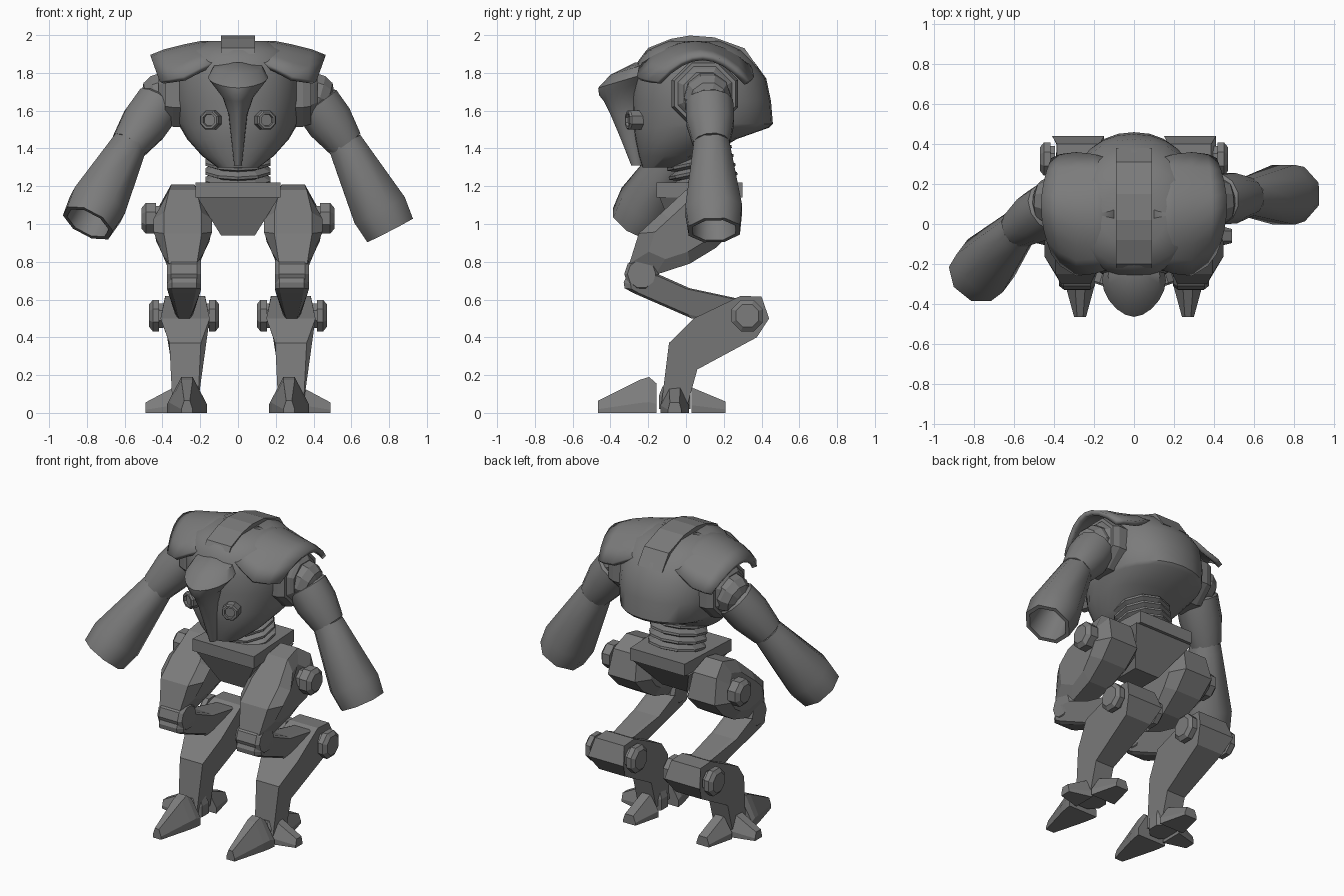
import bpy, bmesh, math
from mathutils import Vector

cube = bpy.data.objects.get("Cube")
if cube:
    bpy.data.objects.remove(cube)

metal = bpy.data.materials.new("dark_grey_metal")
metal.use_nodes = True
GREY = (0.2, 0.2, 0.2, 1)
metal.diffuse_color = GREY
for node in metal.node_tree.nodes:
    if node.type == 'BSDF_PRINCIPLED':
        node.inputs["Base Color"].default_value = GREY


def loft(name, rings, smooth=0, caps=True, closed=True):
    """Skin a list of equal-length point rings; smooth is an angle in degrees."""
    bm = bmesh.new()
    rows = [[bm.verts.new(p) for p in ring] for ring in rings]
    n = len(rows[0])
    for a, b in zip(rows, rows[1:]):
        for i in range(n if closed else n - 1):
            j = (i + 1) % n
            bm.faces.new((a[i], a[j], b[j], b[i]))
    if caps:
        bm.faces.new(rows[0])
        bm.faces.new(rows[-1])
    bmesh.ops.recalc_face_normals(bm, faces=bm.faces)
    mesh = bpy.data.meshes.new(name)
    bm.to_mesh(mesh)
    bm.free()
    mesh.materials.append(metal)
    if smooth:
        mesh.shade_smooth()
        mesh.set_sharp_from_angle(angle=math.radians(smooth))
    obj = bpy.data.objects.new(name, mesh)
    bpy.context.collection.objects.link(obj)
    return obj


def tube(name, a, b, profile, sides=8, smooth=0):
    """Lathe a profile of (position along a-b, radius) around the line a-b."""
    a, b = Vector(a), Vector(b)
    axis = (b - a).normalized()
    u = axis.cross(Vector((0, 1, 0)))
    if u.length < 0.1:
        u = axis.cross(Vector((1, 0, 0)))
    u.normalize()
    v = axis.cross(u)
    angles = [math.tau * (i + 0.5) / sides for i in range(sides)]
    rings = [[a.lerp(b, t) + r * (u * math.cos(g) + v * math.sin(g)) for g in angles]
             for t, r in profile]
    return loft(name, rings, smooth)


def oval(z, hw, front, back, tilt=0, n=28, power=2.2):
    """Rounded ring between a front and a back y, tilted to dip at the front."""
    mid, depth = (front + back) / 2, (back - front) / 2
    ring = []
    for i in range(n):
        c, s = math.cos(math.tau * i / n), math.sin(math.tau * i / n)
        y = mid + math.copysign(abs(s) ** (2 / power), s) * depth
        ring.append((math.copysign(abs(c) ** (2 / power), c) * hw, y, z + tilt * (y + .3)))
    return ring


def slab(name, outline, layers, width=lambda z: 1, mid=0, side=1):
    """Side outline (y, z) stacked over layers of (x offset, outline scale)."""
    cy = sum(p[0] for p in outline) / len(outline)
    cz = sum(p[1] for p in outline) / len(outline)
    rings = [[(side * (mid + x * width(z)), cy + (y - cy) * k, cz + (z - cz) * k)
              for y, z in outline] for x, k in layers]
    return loft(name, rings)


def toe(name, base, heading, sections):
    """Claw wedge; sections are (distance, half width, top half width, height)."""
    f = Vector(heading)
    w = Vector((-f.y, f.x, 0))
    rings = []
    for d, low, top, h in sections:
        p = Vector(base) + f * d
        up = Vector((0, 0, 1))
        rings.append([p - w * low, p + w * low, p + w * low + up * h * 0.3,
                      p + w * top + up * h, p - w * top + up * h, p - w * low + up * h * 0.3])
    return loft(name, rings)


def thigh_width(z):
    return min(1, max(.5, 1 - (z - 1.1) * 3.5), max(.6, 1 - (.92 - z) * 2))


def shin_width(z):
    return min(1, max(.4, .45 + (z - .5) * 3.6))


def shank_width(z):
    return min(1, max(.52, .52 + (z - .33) * 3), 1 - (z - .57) * 4)


# Torso
loft("torso", [oval(*r) for r in (
    (1.30, .11, -.23, -.02), (1.36, .19, -.25, .12), (1.45, .27, -.27, .27),
    (1.51, .305, -.28, .44), (1.53, .315, -.28, .46), (1.65, .335, -.285, .45),
    (1.77, .335, -.28, .425), (1.86, .31, -.255, .36), (1.92, .27, -.21, .30),
    (1.968, .16, -.11, .2))], 40)

# Raised spine band
slab("spine_band", [(-.22, 1.9), (-.2, 1.932), (-.08, 1.98), (.02, 1.998), (.15, 1.988),
                    (.31, 1.93), (.38, 1.83), (.25, 1.8), (0, 1.85)], [(-.09, 1), (.09, 1)])

# Hooded face crest tapering to a chin keel
loft("face_crest", [oval(*r, n=20, power=1.75) for r in (
    (1.31, .02, -.29, -.23), (1.45, .035, -.345, -.23), (1.58, .05, -.4, -.2),
    (1.67, .08, -.435, -.2, .15), (1.73, .125, -.46, -.13, .3),
    (1.77, .16, -.465, -.1, .3), (1.82, .13, -.40, -.12, .3), (1.855, .03, -.27, -.2))], 40)

# Flexible waist
waist = [(0, .13)]
for i in range(4):
    waist += [((i + .3) / 4, .18), ((i + .6) / 4, .18), ((i + 1) / 4, .14)]
tube("waist_bellows", (0, .1, 1.21), (0, .06, 1.40), waist, 10)

# Pelvis
loft("pelvis_plate", [[(-.225, -.155, z), (.225, -.155, z), (.2, .3, z), (-.2, .3, z)]
                      for z in (1.14, 1.22)])
loft("pelvis_wedge", [[(-w, f, z), (w, f, z), (w, b, z), (-w, b, z)]
                      for z, w, f, b in ((1.14, .215, -.14, .28), (.94, .09, -.06, .12))])

for side, label in ((1, "left"), (-1, "right")):
    # Eye lamp with recessed lens
    tube(label + "_eye", (side * .125, -.22, 1.55), (side * .155, -.31, 1.55),
         [(0, .055), (.9, .055), (1, .047), (1, .035), (.85, .032)])

    # Shoulder pad: arched shell
    rows = []
    for x, mid, top, half, drop, pull in (
            (.10, .05, 1.97, .27, .10, 0), (.20, .05, 1.968, .30, .14, 0),
            (.29, .05, 1.95, .31, .17, 0), (.39, .07, 1.925, .28, .16, .02),
            (.465, .09, 1.895, .24, .14, .05)):
        ts = [i / 4 - 1 for i in range(9)]
        rows.append([(side * (x - pull * t * t), mid + half * t, top - drop * t * t)
                     for t in ts])
    pad = loft(label + "_shoulder_pad", rows, 25, caps=False, closed=False)
    shell = pad.modifiers.new("thickness", 'SOLIDIFY')
    shell.thickness = .03
    shell.offset = -1

    # Shoulder socket rings and ball joint
    tube(label + "_shoulder_socket", (side * .25, .1, 1.69), (side * .42, .1, 1.69),
         [(0, .19), (.55, .19), (.8, .175), (.8, .155), (.9, .14), (1, .12)])
    shoulder = (side * .37, .12, 1.705)
    tube(label + "_shoulder_joint", (side * .36, .11, 1.69), (side * .49, .12, 1.65),
         [(0, .125), (.5, .125), (.85, .1), (1, .06)], 10)

    # Arm: the left hangs back, the right swings forward
    elbow = (.565, .135, 1.43) if side > 0 else (-.575, -.02, 1.42)
    muzzle = (.805, .15, .967) if side > 0 else (-.795, -.265, 1.005)
    tube(label + "_upper_arm", shoulder, elbow,
         [(.2, .11), (.25, .13), (.6, .13), (1.02, .1)], 12, 40)
    tube(label + "_elbow_ring", elbow, muzzle, [(-.06, .085), (.03, .085)], 12, 40)
    tube(label + "_forearm", elbow, muzzle,
         [(0, .1), (.1, .108), (.77, .162), (1, .147), (1, .122), (.55, .1)], 8, 50)

    # Thigh and hip bolt
    slab(label + "_thigh",
         [(0, 1.18), (.12, 1.21), (.22, 1.14), (.26, .98), (.16, .875), (.02, .79),
          (-.165, .73), (-.3, .79), (-.25, .95), (-.13, 1.06)],
         [(-.155, .65), (-.1, 1), (.1, 1), (.155, .65)], thigh_width, .292, side)
    tube(label + "_hip_bolt", (side * .4, .1, 1.03), (side * .51, .1, 1.03),
         [(0, .07), (.3, .07), (.3, .088), (.8, .088), (1, .06)])

    # Knee and upper shin running back to the hock
    tube(label + "_knee", (side * .195, -.235, .735), (side * .375, -.235, .735),
         [(0, .075), (.12, .092), (.88, .092), (1, .075)], 10)
    slab(label + "_upper_shin",
         [(-.3, .76), (-.33, .69), (-.325, .66), (-.28, .635), (.03, .5), (.26, .46),
          (.3, .6), (.02, .66), (-.16, .74)],
         [(-.09, .85), (-.065, 1), (.065, 1), (.09, .85)], shin_width, .285, side)

    # Lower shank, wide at the hock and slim at the ankle
    slab(label + "_shank",
         [(.29, .62), (.40, .615), (.44, .5), (.375, .4), (.06, .23), (.01, .05),
          (-.13, .05), (-.09, .37), (.04, .5)],
         [(-.13, 1), (.13, 1)], shank_width, .28, side)

    # Hock bolts on both sides of the joint
    for d in (-1, 1):
        tube(label + ("_outer" if d > 0 else "_inner") + "_hock_bolt",
             (side * (.285 + d * .11), .325, .515), (side * (.285 + d * .185), .325, .515),
             [(0, .07), (.3, .07), (.3, .09), (.75, .09), (1, .065)])

    # Foot: hub with front, side and rear claws
    tube(label + "_ankle_hub", (side * .28, -.06, .02), (side * .28, -.06, .14),
         [(0, .09), (.6, .09), (1, .07)])
    toe(label + "_front_toe", (side * .27, -.155, 0), (0, -1, 0),
        [(0, .105, .04, .155), (.04, .1, .03, .19), (.09, .09, .03, .175),
         (.31, .03, .015, .065)])
    toe(label + "_rear_toe", (side * .27, .03, 0), (0, 1, 0),
        [(0, .09, .03, .135), (.18, .045, .03, .06)])
    toe(label + "_side_toe", (side * .34, -.06, 0), (side, 0, 0),
        [(0, .075, .03, .135), (.15, .035, .025, .055)])
